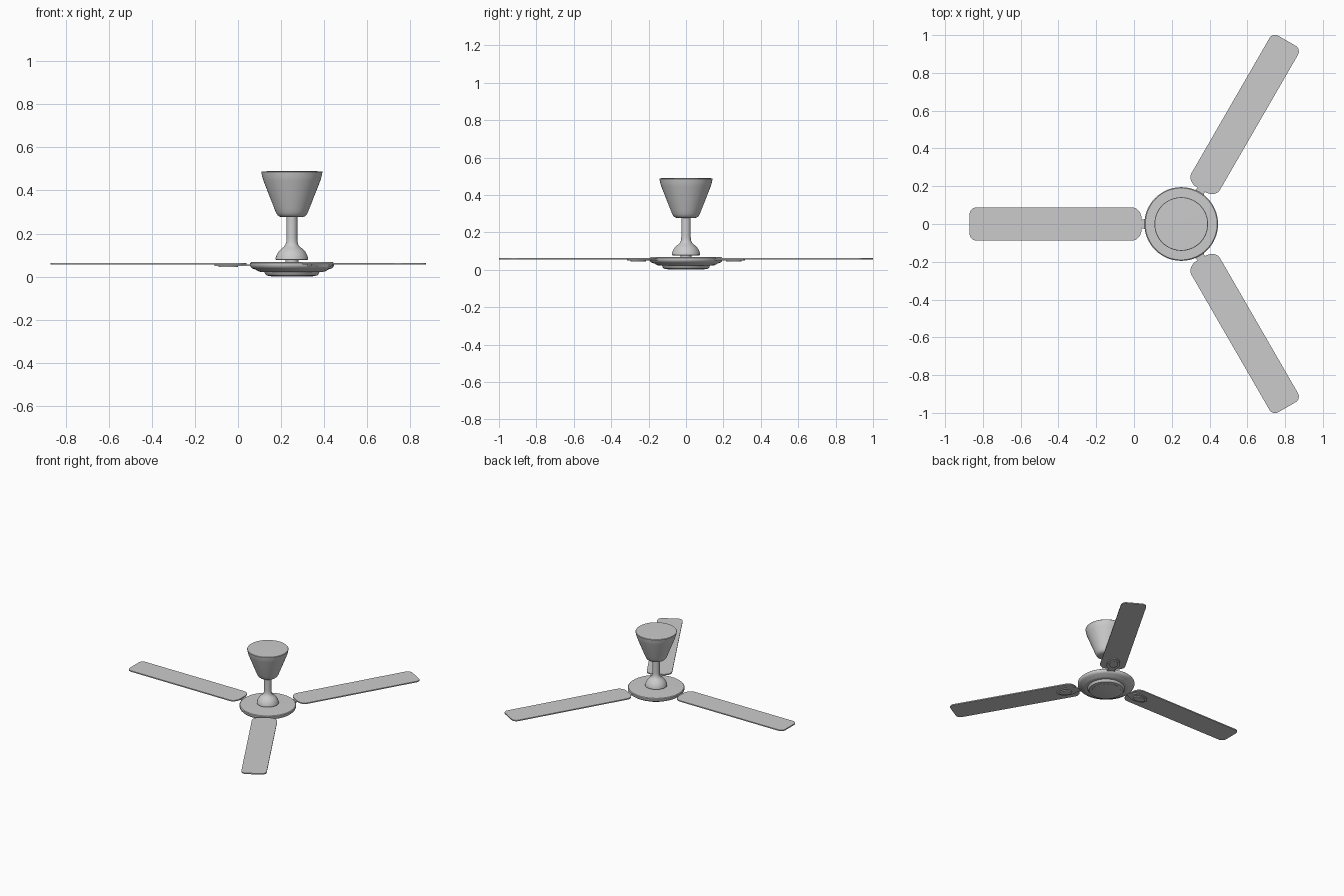
import bpy, bmesh
from math import sin, cos, pi, radians
from mathutils import Matrix

if "Cube" in bpy.data.objects:
    bpy.data.objects.remove(bpy.data.objects["Cube"])

CX = 0.25  # fan axis


def finish(bm, name, angle=35):
    bmesh.ops.recalc_face_normals(bm, faces=bm.faces)
    me = bpy.data.meshes.new(name)
    bm.to_mesh(me)
    bm.free()
    ob = bpy.data.objects.new(name, me)
    bpy.context.collection.objects.link(ob)
    bpy.ops.object.select_all(action='DESELECT')
    ob.select_set(True)
    bpy.context.view_layer.objects.active = ob
    bpy.ops.object.shade_smooth_by_angle(angle=radians(angle))
    return ob


def lathe(name, profile, n=64):
    """Revolve (radius, z) points around the fan axis."""
    bm = bmesh.new()
    rings = []
    for r, z in profile:
        if r == 0:
            rings.append([bm.verts.new((CX, 0, z))] * n)
        else:
            rings.append([bm.verts.new((CX + r * cos(2 * pi * i / n), r * sin(2 * pi * i / n), z))
                          for i in range(n)])
    for a, b in zip(rings, rings[1:]):
        for i in range(n):
            j = (i + 1) % n
            bm.faces.new(dict.fromkeys((a[i], a[j], b[j], b[i])))
    return finish(bm, name)


def plate(bm, outline, z0, z1, angle):
    """Extrude a flat outline (radial, sideways) and turn it to its arm angle."""
    vs = [bm.verts.new((x, y, z0)) for x, y in outline]
    f = bm.faces.new(vs)
    out = bmesh.ops.extrude_face_region(bm, geom=[f])['geom']
    top = [v for v in out if isinstance(v, bmesh.types.BMVert)]
    bmesh.ops.translate(bm, verts=top, vec=(0, 0, z1 - z0))
    bmesh.ops.transform(bm, verts=vs + top,
                        matrix=Matrix.Translation((CX, 0, 0)) @ Matrix.Rotation(angle, 4, 'Z'))


def corner(cx, cy, rx, ry, start, n=8):
    return [(cx + rx * cos(start + pi / 2 * i / n), cy + ry * sin(start + pi / 2 * i / n))
            for i in range(n + 1)]


def ellipse(cx, rx, ry, n=32):
    return [(cx + rx * cos(2 * pi * i / n), ry * sin(2 * pi * i / n)) for i in range(n)]


# Motor housing with stepped underside
lathe("motor_housing", [(0, 0.003), (0.105, 0.003), (0.118, 0.006), (0.125, 0.014), (0.128, 0.022),
                        (0.145, 0.022), (0.158, 0.026), (0.168, 0.033), (0.184, 0.038),
                        (0.192, 0.046), (0.195, 0.054), (0.195, 0.063), (0.190, 0.067),
                        (0.08, 0.069), (0, 0.069)])
lathe("bottom_cap", [(0, 0), (0.09, 0), (0.098, 0.002), (0.1, 0.006), (0, 0.006)])

# Down rod with bell-shaped lower cover
lathe("rod_collar", [(0, 0.066), (0.03, 0.066), (0.03, 0.085), (0, 0.085)], 32)
lathe("down_rod", [(0, 0.077), (0.07, 0.077), (0.076, 0.080), (0.075, 0.088), (0.070, 0.102),
                   (0.062, 0.116), (0.050, 0.129), (0.038, 0.138), (0.030, 0.148),
                   (0.026, 0.162), (0.025, 0.180), (0.025, 0.285), (0, 0.285)])

# Ceiling canopy
lathe("canopy", [(0, 0.276), (0.045, 0.276), (0.058, 0.279), (0.067, 0.286), (0.074, 0.298),
                 (0.082, 0.318), (0.132, 0.445), (0.138, 0.465), (0.142, 0.486),
                 (0.140, 0.489), (0, 0.491)])

# Blades and their brackets
W, R0, R1 = 0.0875, 0.21, 1.12
blade = (corner(R1 - 0.035, W - 0.035, 0.035, 0.035, 0)
         + corner(R0 + 0.05, W - 0.06, 0.05, 0.06, pi / 2)
         + corner(R0 + 0.05, -W + 0.06, 0.05, 0.06, pi)
         + corner(R1 - 0.035, -W + 0.035, 0.035, 0.035, 1.5 * pi))
half = [(0.17, 0.032), (0.195, 0.026), (0.21, 0.022), (0.225, 0.026), (0.24, 0.036), (0.265, 0.045),
        (0.30, 0.044), (0.33, 0.036), (0.35, 0.022), (0.36, 0.008)]
arm = half + [(x, -y) for x, y in reversed(half)]
for k, a in enumerate((pi, pi / 3, -pi / 3), 1):
    bm = bmesh.new()
    plate(bm, blade, 0.056, 0.064, a)
    finish(bm, f"blade_{k}")
    bm = bmesh.new()
    plate(bm, arm, 0.050, 0.0575, a)
    plate(bm, ellipse(0.295, 0.045, 0.030), 0.044, 0.051, a)
    finish(bm, f"blade_bracket_{k}")
